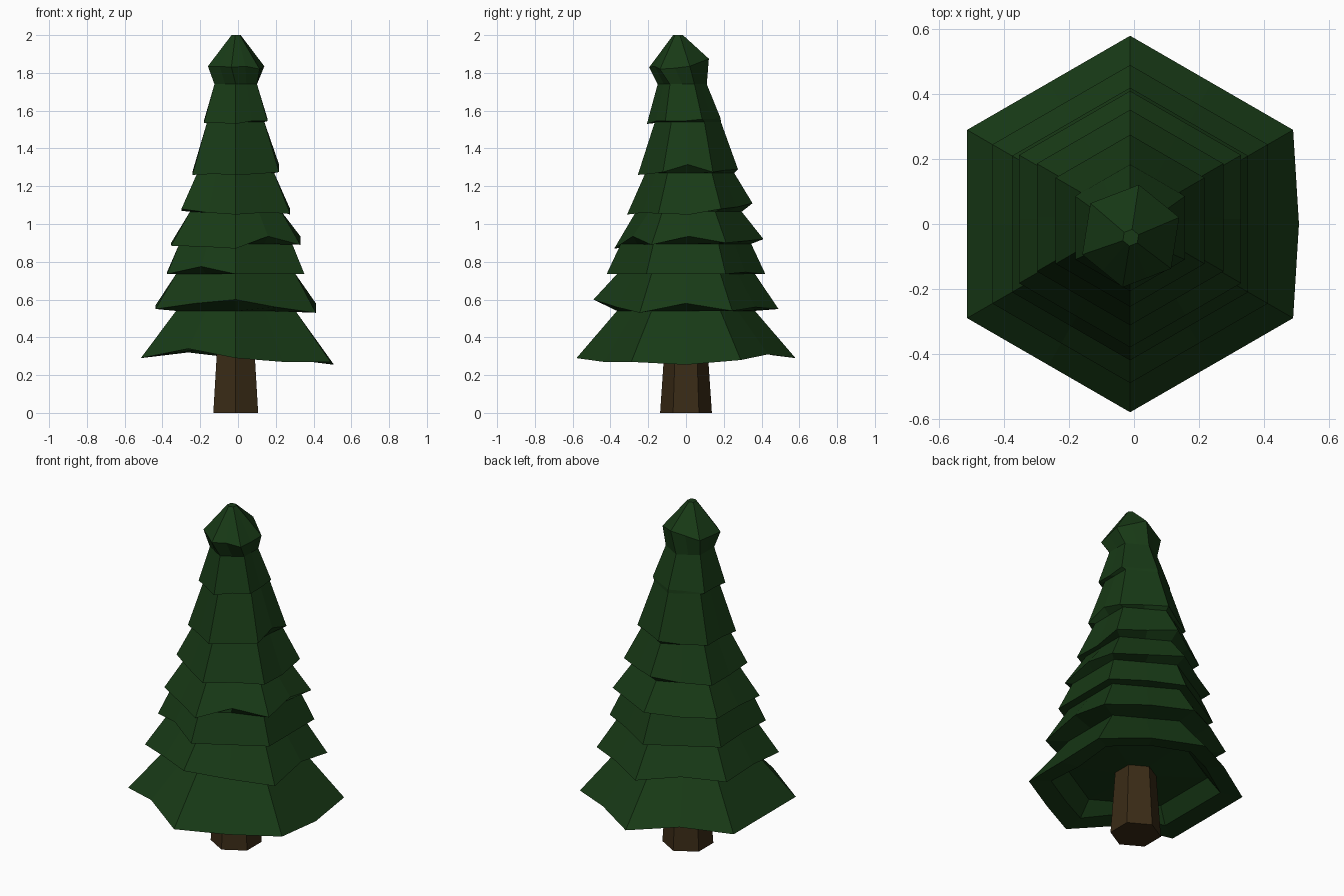
import bpy, bmesh, math

if "Cube" in bpy.data.objects:
    bpy.data.objects.remove(bpy.data.objects["Cube"])

def material(name, rgb):
    m = bpy.data.materials.new(name)
    m.diffuse_color = (*rgb, 1)
    m.use_nodes = True
    m.node_tree.nodes["Principled BSDF"].inputs["Base Color"].default_value = m.diffuse_color
    return m

def ring(bm, r, z, cx=-0.012, cy=0.0, dz=None, turn=0.0, sides=12):
    """Hexagon ring; with 12 points every second one is an edge midpoint."""
    out = []
    for k in range(sides):
        a = math.radians(k * 30 if sides == 12 else 30 + k * 60)
        rad = r * math.cos(math.radians(30)) if sides == 12 and k % 2 == 0 else r
        h = z + (dz[k] * 0.01 if dz else 0)
        out.append(bm.verts.new((cx + rad * math.cos(a + turn),
                                 cy + rad * math.sin(a + turn), h)))
    return out

def loft(name, bm, rings, mat):
    for a, b in zip(rings, rings[1:]):
        n = len(a)
        for i in range(n):
            j = (i + 1) % n
            bm.faces.new((a[i], a[j], b[j], b[i]))
    bm.faces.new(rings[0][::-1])
    bm.faces.new(rings[-1])
    bmesh.ops.recalc_face_normals(bm, faces=bm.faces[:])
    me = bpy.data.meshes.new(name)
    bm.to_mesh(me)
    bm.free()
    me.materials.append(mat)
    ob = bpy.data.objects.new(name, me)
    bpy.context.collection.objects.link(ob)
    return ob

green = material("needles", (0.009, 0.042, 0.008))
brown = material("bark", (0.042, 0.024, 0.008))

# Trunk: tapered six-sided post
bm = bmesh.new()
loft("trunk", bm, [ring(bm, 0.137, 0, sides=6), ring(bm, 0.11, 0.40, sides=6)], brown)

# Branch tiers: rim radius, rim z, neck radius, neck z, centre y,
# uneven rim heights in hundredths (every 30 degrees from +x)
tiers = [
    (0.58, 0.29, 0.365, 0.54, 0.000, (-3.5, -1, 2, 0, 3, 0, 0, 0, 5, 0, -2, -2)),
    (0.49, 0.56, 0.365, 0.735, 0.000, (2, -2, 0, -1, 2, 0, 1, -1, 2, 4, 0, -3)),
    (0.42, 0.735, 0.345, 0.895, 0.000, (0, 0, 1, 0, 0, 0, 1, 0, 4, 0, 0, 0)),
    (0.395, 0.90, 0.28, 1.065, 0.015, (3.5, 0, 1, 2, 0, 0, 0, -1.5, -2, -3, 3.5, -1)),
    (0.332, 1.07, 0.235, 1.27, 0.020, (-2, 1, 2, 4, 1, 0, 0, 1, -1, -2, -1, -1.5)),
    (0.265, 1.275, 0.175, 1.54, 0.010, (4, 0, 1, 1.5, 0, 0, 0, -1.5, -1, -1.5, -1, 0)),
    (0.195, 1.545, 0.13, 1.74, -0.012, (0, 1, 1, 1.5, 1, 0, 0, -1, -1, -1.5, 0, 0)),
]

bm = bmesh.new()
# Hollow underside of the lowest skirt
r, z, _, _, _, dz = tiers[0]
rings = [ring(bm, 0.10, 0.37), ring(bm, 0.39, 0.39), ring(bm, 0.46, z + 0.015, dz=dz)]
for r, z, neck_r, neck_z, cy, dz in tiers:
    rim = ring(bm, r, z, cy=cy, dz=dz)
    if not rings[3:]:
        rim[0].co.x += 0.018
    rings += [rim, ring(bm, neck_r, neck_z, cy=-0.02 if neck_z > 1.7 else cy)]
# Pointed cap, slightly turned and leaning forward
t = math.radians(-9)
rings += [ring(bm, 0.16, 1.835, -0.01, -0.037, (-1, 0, 2, 4, 2, 0, 0, 0, 0, -0.5, 0, -1.5), t),
          ring(bm, 0.026, 2.0, -0.01, -0.042, turn=t)]
loft("foliage", bm, rings, green)
